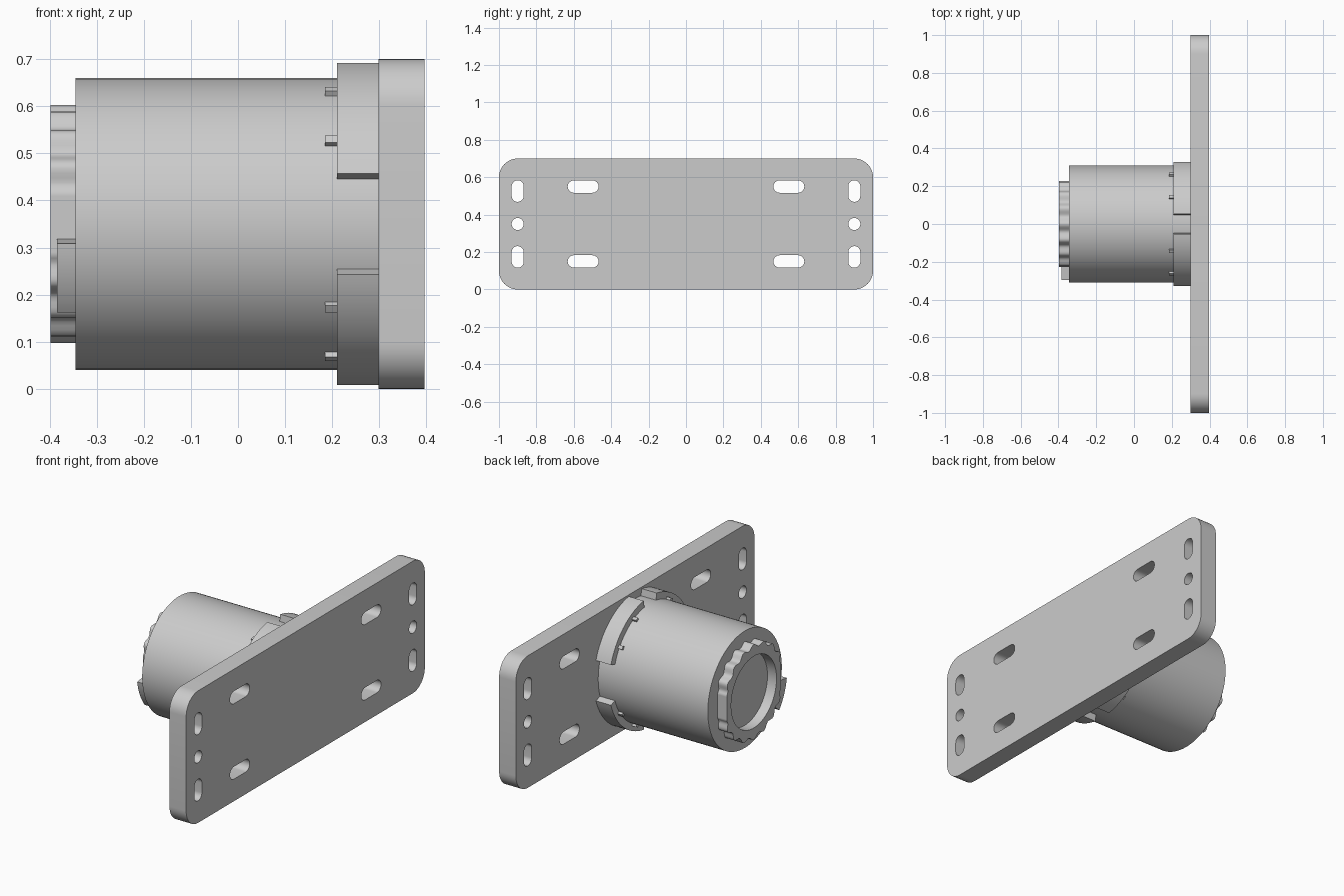
import bpy, bmesh
from math import sin, cos, pi, radians
from mathutils import Matrix

cube = bpy.data.objects.get("Cube")
if cube:
    bpy.data.objects.remove(cube)

grey = bpy.data.materials.new("plain grey")
grey.use_nodes = True
COLOUR = (0.6, 0.6, 0.6, 1)
grey.diffuse_color = COLOUR
grey.node_tree.nodes["Principled BSDF"].inputs["Base Color"].default_value = COLOUR

MID = 0.35  # height of the barrel axis
# Profile axes (u, v, depth) become world (y, z, x)
TURN = Matrix(((0, 0, 1, 0), (1, 0, 0, 0), (0, 1, 0, 0), (0, 0, 0, 1)))


def arc(u, v, r, a0, a1, n):
    return [(u + r * cos(radians(a0 + (a1 - a0) * i / n)),
             v + r * sin(radians(a0 + (a1 - a0) * i / n))) for i in range(n + 1)]


def circle(r, n=96):
    return arc(0, MID, r, 0, 360, n)[:-1]


def rounded(u, v, w, h, r, n=10):
    """Rectangle with rounded corners; a full radius gives a slot."""
    pts = []
    for k, (su, sv) in enumerate(((1, 1), (-1, 1), (-1, -1), (1, -1))):
        pts += arc(u + su * (w / 2 - r), v + sv * (h / 2 - r), r, 90 * k, 90 * k + 90, n)
    return pts


def band(r0, r1, a0, a1, n=20):
    return arc(0, MID, r1, a0, a1, n) + arc(0, MID, r0, a1, a0, n)


def extrude(name, loops, x0, x1):
    """Extrude closed outlines along x; inner outlines become holes."""
    curve = bpy.data.curves.new(name, "CURVE")
    curve.dimensions = "2D"
    curve.fill_mode = "BOTH"
    curve.extrude = (x1 - x0) / 2
    for pts in loops:
        s = curve.splines.new("POLY")
        s.points.add(len(pts) - 1)
        for p, (u, v) in zip(s.points, pts):
            p.co = (u, v, 0, 1)
        s.use_cyclic_u = True
    temp = bpy.data.objects.new(name + "_outline", curve)
    bpy.context.collection.objects.link(temp)
    deps = bpy.context.evaluated_depsgraph_get()
    mesh = bpy.data.meshes.new_from_object(temp.evaluated_get(deps))
    bpy.data.objects.remove(temp)
    bm = bmesh.new()
    bm.from_mesh(mesh)
    bmesh.ops.remove_doubles(bm, verts=bm.verts, dist=1e-5)
    bmesh.ops.transform(bm, matrix=Matrix.Translation(((x0 + x1) / 2, 0, 0)) @ TURN, verts=bm.verts)
    bmesh.ops.recalc_face_normals(bm, faces=bm.faces)
    bm.to_mesh(mesh)
    bm.free()
    mesh.materials.clear()
    mesh.materials.append(grey)
    obj = bpy.data.objects.new(name, mesh)
    bpy.context.collection.objects.link(obj)
    bpy.ops.object.select_all(action="DESELECT")
    obj.select_set(True)
    bpy.context.view_layer.objects.active = obj
    bpy.ops.object.shade_smooth_by_angle(angle=radians(30))
    return obj


# Mounting plate with slots and round holes near both ends
plate = [rounded(0, MID, 2, 0.70, 0.10)]
for s in (-1, 1):
    plate.append(rounded(s * 0.90, MID, 0.064, 0.064, 0.032))
    for t in (-1, 1):
        plate.append(rounded(s * 0.90, MID + t * 0.176, 0.064, 0.115, 0.032))
        plate.append(rounded(s * 0.55, MID + t * 0.20, 0.165, 0.066, 0.033))
extrude("mounting_plate", plate, 0.298, 0.396)

# Barrel
extrude("barrel", [circle(0.31)], -0.345, 0.30)

# Four collar segments with small locating ribs
for k, flip in enumerate((0, 1, 0, 1)):
    def turn(a):
        return 90 * k + (90 - a if flip else a)
    extrude(f"collar_segment_{k + 1}", [band(0.305, 0.346, turn(18), turn(81))], 0.21, 0.30)
    for a in (34, 63):
        extrude(f"collar_rib_{k + 1}_{a}",
                [band(0.305, 0.322, turn(a) - 1.6, turn(a) + 1.6, 2)], 0.185, 0.212)

# Scalloped end ring around a shallow bore
scallops = []
for i in range(180):
    a = 2 * pi * i / 180
    r = 0.243 - 0.01 * cos(18 * a)
    scallops.append((max(-0.227, min(0.227, r * cos(a))), MID + r * sin(a)))
extrude("end_ring", [scallops, circle(0.19)], -0.398, -0.344)

# Side catch on the end face
extrude("side_catch", [band(0.23, 0.299, 188, 219)], -0.384, -0.344)
